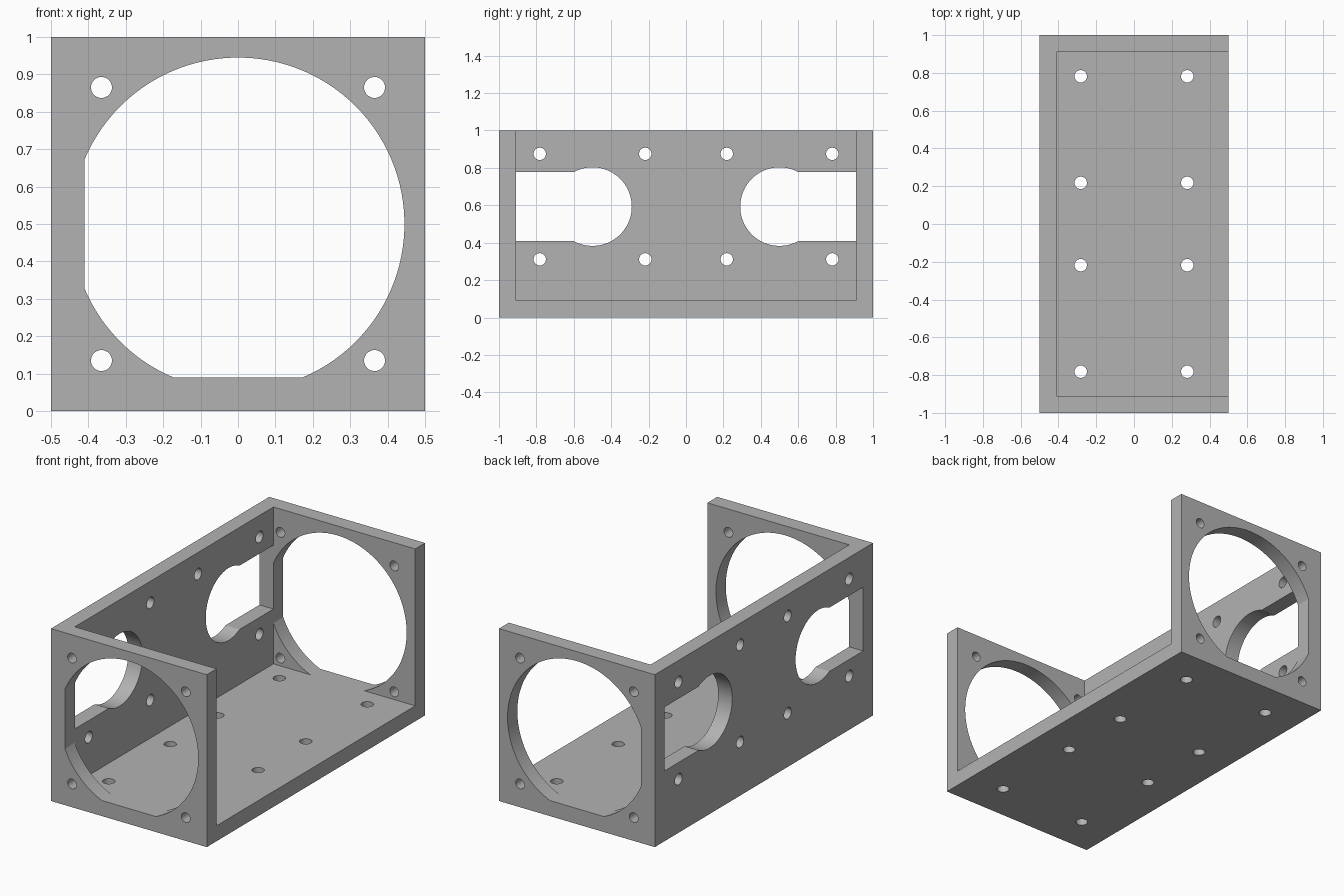
import bpy
import bmesh
from math import acos, asin, cos, sin, pi, radians
from mathutils import Vector

if "Cube" in bpy.data.objects:
    bpy.data.objects.remove(bpy.data.objects["Cube"], do_unlink=True)

WALL = 0.09                 # plate thickness
INNER_X = -0.5 + WALL       # inside face of the side wall
INNER_Y = 1 - WALL          # inside face of the end plates

grey = bpy.data.materials.new("plain grey")
grey.use_nodes = True
grey.diffuse_color = (0.45, 0.45, 0.45, 1)
grey.node_tree.nodes["Principled BSDF"].inputs["Base Color"].default_value = (0.45, 0.45, 0.45, 1)


def arc(u, v, r, start, end, steps):
    """Points along a circular arc, both ends included."""
    return [(u + r * cos(start + (end - start) * i / steps),
             v + r * sin(start + (end - start) * i / steps)) for i in range(steps + 1)]


def circle(u, v, r, steps=32):
    return arc(u, v, r, 0, 2 * pi, steps)[:-1]


def rectangle(u0, u1, v0, v1):
    return [(u0, v0), (u1, v0), (u1, v1), (u0, v1)]


def prism(name, profile, axis, low, high):
    """Extrude a flat profile along the x, y or z axis."""
    place = {"x": lambda u, v, w: (w, u, v),
             "y": lambda u, v, w: (u, w, v),
             "z": lambda u, v, w: (u, v, w)}[axis]
    bm = bmesh.new()
    face = bm.faces.new([bm.verts.new(place(u, v, low)) for u, v in profile])
    out = bmesh.ops.extrude_face_region(bm, geom=[face])
    moved = [g for g in out["geom"] if isinstance(g, bmesh.types.BMVert)]
    bmesh.ops.translate(bm, verts=moved, vec=Vector(place(0, 0, high - low)))
    bmesh.ops.recalc_face_normals(bm, faces=bm.faces)
    mesh = bpy.data.meshes.new(name)
    bm.to_mesh(mesh)
    bm.free()
    mesh.materials.append(grey)
    obj = bpy.data.objects.new(name, mesh)
    bpy.context.collection.objects.link(obj)
    return obj


# Solid block that becomes the bracket
bracket = prism("bracket", rectangle(-0.5, 0.5, -1, 1), "z", 0, 1)
cutters = []


def cut(*args):
    cutters.append(prism(*args))


# Interior, open at the top and on the left
cut("cavity_cutter", rectangle(INNER_X, 0.7, -INNER_Y, INNER_Y), "z", WALL, 1.2)

# Large round opening in both end plates, flattened at the floor and side wall
R = 0.445
half = acos((0.5 - WALL) / R)
opening = (arc(0, 0.5, R, half - pi / 2, pi - half, 72)
           + arc(0, 0.5, R, pi + half, 1.5 * pi - half, 16))
cut("opening_cutter", opening, "y", -1.2, 1.2)

# Corner screw holes through the end plates
for x in (-0.365, 0.365):
    for z in (0.135, 0.865):
        cut("end_hole_cutter", circle(x, z, 0.028), "y", -1.2, 1.2)

# Keyhole slots in the side wall
SLOT_Z, SLOT_R, SLOT_H = 0.593, 0.21, 0.185
gap = asin(SLOT_H / SLOT_R)
for side in (-1, 1):
    keyhole = arc(-0.5, SLOT_Z, SLOT_R, gap - pi, pi - gap, 56)
    keyhole += [(-INNER_Y, SLOT_Z + SLOT_H), (-INNER_Y, SLOT_Z - SLOT_H)]
    cut("slot_cutter", [(-side * y, z) for y, z in keyhole], "x", -0.7, -0.3)

# Screw hole squares in the side wall and the floor
D = 0.282
for centre in (-0.5, 0.5):
    for dy in (-D, D):
        for d in (-D, D):
            cut("wall_hole_cutter", circle(centre + dy, SLOT_Z + d, 0.033), "x", -0.7, -0.3)
            cut("floor_hole_cutter", circle(d, centre + dy, 0.033), "z", -0.2, 0.2)

# Carve the block, then remove the cutters
for cutter in cutters:
    cutter.hide_render = True
    mod = bracket.modifiers.new("cut", "BOOLEAN")
    mod.operation = "DIFFERENCE"
    mod.solver = "EXACT"
    mod.object = cutter
bpy.context.view_layer.update()
carved = bpy.data.meshes.new_from_object(
    bracket.evaluated_get(bpy.context.evaluated_depsgraph_get()))
bracket.modifiers.clear()
bracket.data = carved
for cutter in cutters:
    bpy.data.objects.remove(cutter, do_unlink=True)

# Smooth hole walls, sharp plate edges
for obj in bpy.context.selected_objects:
    obj.select_set(False)
bracket.select_set(True)
bpy.context.view_layer.objects.active = bracket
bpy.ops.object.shade_smooth_by_angle(angle=radians(20))
